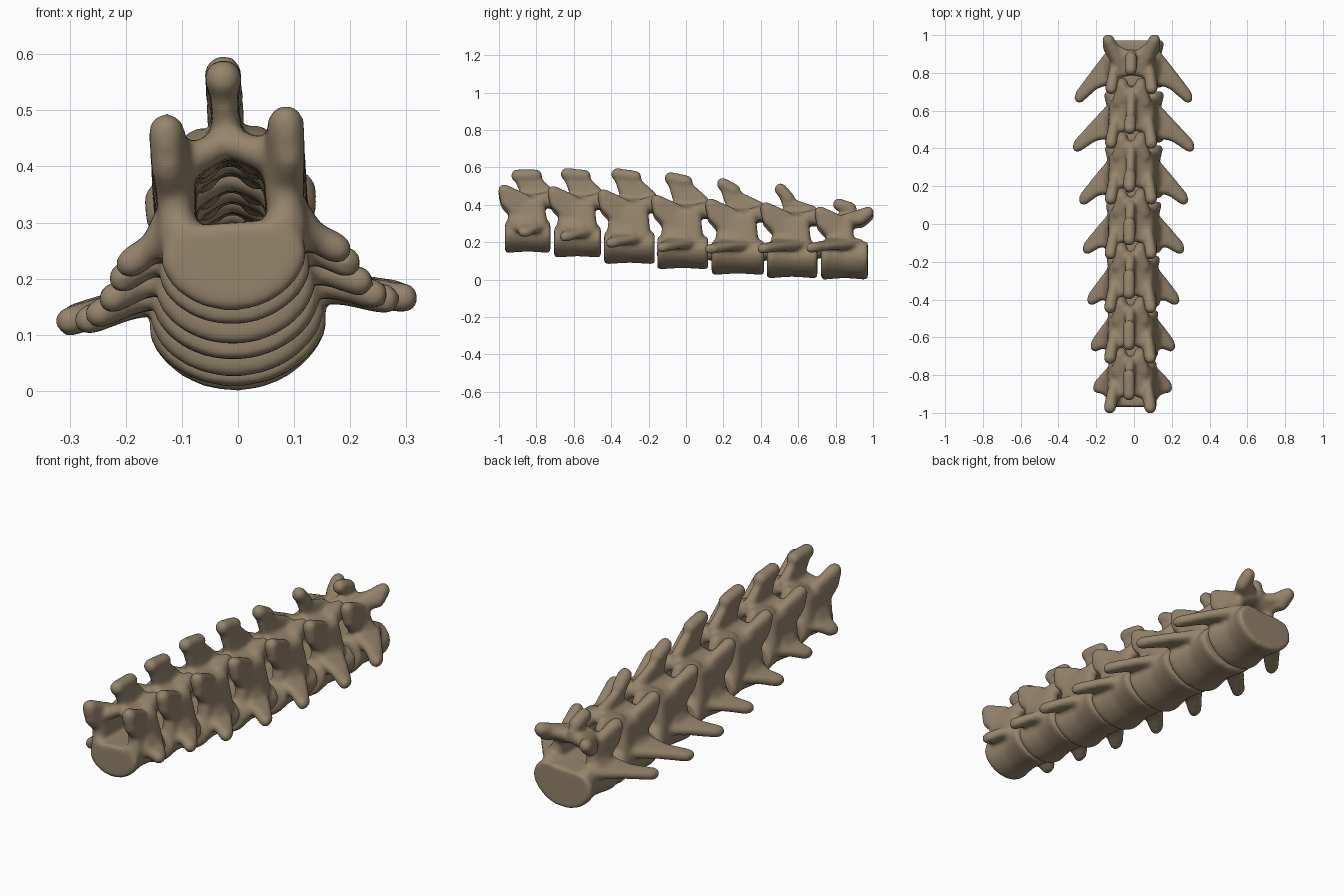
import bpy, bmesh, math
from mathutils import Vector

bone = bpy.data.materials.new("bone tan")
bone.diffuse_color = (0.30, 0.232, 0.148, 1)

# directions of a small sphere, used as the building blob
DIRS = [Vector((math.cos(a) * math.cos(b), math.sin(a) * math.cos(b), math.sin(b)))
        for b in [math.radians(d) for d in (-90, -54, -18, 18, 54, 90)]
        for a in [i * math.tau / 10 for i in range(10 if abs(b) < 1.5 else 1)]]


def hull(bm, blobs):
    """Convex skin stretched around several spheres (x, y, z, r)."""
    vs = [bm.verts.new(Vector(b[:3]) + d * b[3]) for b in blobs for d in DIRS]
    bmesh.ops.convex_hull(bm, input=vs, use_existing_faces=False)
    bmesh.ops.delete(bm, geom=[v for v in vs if v.is_valid and not v.link_faces], context='VERTS')


def both(bm, blobs):
    for s in (1, -1):
        hull(bm, [(s * x, y, z, r) for x, y, z, r in blobs])


def centrum(bm, y0, y1, zb, zt, w):
    """Waisted spool with a flattened top and a slight keel below."""
    n, rings = 24, []
    h, zc = (zt - zb) * 0.6, zb + (zt - zb) * 0.6
    for t, k in ((0, .92), (.06, 1), (.25, .92), (.5, .85), (.75, .92), (.94, 1), (1, .94)):
        ring = []
        for i in range(n):
            a = i * math.tau / n
            c, s = math.cos(a), math.sin(a)
            z = min(zc + h * (k if s > 0 else k * .5 + .47) * s, zt)
            ring.append(bm.verts.new((w * k * c * (1 if s > 0 else 1 + .1 * s), y0 + (y1 - y0) * t, z)))
        rings.append(ring)
    for a, b in zip(rings, rings[1:]):
        for i in range(n):
            j = (i + 1) % n
            bm.faces.new((a[i], a[j], b[j], b[i]))
    bm.faces.new(rings[0][::-1])
    bm.faces.new(rings[-1])


def vertebra(num, y0, y1, zb, zt, w, hz, tip, spine):
    bm = bmesh.new()
    last = num == 7
    centrum(bm, y0, y1, zb, zt, w)
    # pedicle walls beside the canal, flaring into the body
    pa = y0 + 0.04 + 0.002 * num
    pb = y1 - (0.10 if last else 0.045 + 0.003 * num)
    both(bm, [(0.100, pa, zt - 0.02, 0.036), (0.100, pb, zt - 0.02, 0.036),
              (0.094, pa + 0.015, hz - 0.07, 0.030), (0.088, pb - 0.01, hz - 0.07, 0.030)])
    both(bm, [(0.088, pa - 0.01, zt - 0.015, 0.034), (0.088, pb + 0.015, zt - 0.015, 0.034)])
    # laminae roofing the canal
    ra, rb = y0 + 0.09, y1 - (0.07 if last else 0.0)
    both(bm, [(0.088, pa + 0.02, hz - 0.065, 0.030), (0.08, pb, hz - 0.065, 0.030),
              (0, ra, hz - 0.025, 0.026), (0, rb, hz - 0.03, 0.026)])
    # cranial articular horns
    both(bm, [(0.095, y0 + 0.075, hz - 0.13, 0.036), (0.108, y0 + 0.005, hz - 0.065, 0.030),
              (0.107, y0 - 0.005, hz, 0.034), (0.09, y0 + 0.11, hz - 0.045, 0.028)])
    # caudal articular prongs
    if last:
        both(bm, [(0.06, y1 - 0.13, 0.31, 0.036), (0.122, y1 + 0.002, 0.35, 0.034),
                  (0.12, y1 - 0.04, 0.315, 0.034)])
        both(bm, [(0.0, y1 - 0.10, 0.315, 0.03), (0.09, y1 - 0.04, 0.33, 0.028),
                  (0.05, y1 - 0.14, 0.31, 0.03)])
    else:
        both(bm, [(0.07, y1 - 0.06, hz - 0.05, 0.036), (0.05, y1 + 0.045, hz - 0.06, 0.032),
                  (0.05, y1 + 0.03, hz - 0.025, 0.028), (0.02, y1 - 0.03, hz - 0.03, 0.028)])
    # transverse processes: broad root, sweeping forward and down
    tx, ty, tz = tip
    tx -= 0.02
    ty += 0.02
    mx, my, mz = 0.5 * tx + 0.06, ty * 0.5 + (y0 + 0.13) * 0.5, tz + 0.02
    both(bm, [(0.10, y0 + 0.055, tz + 0.045, 0.03), (0.10, y0 + 0.20, tz + 0.035, 0.03),
              (mx, my - 0.022, mz, 0.026), (mx, my + 0.040, mz, 0.024)])
    both(bm, [(mx, my - 0.022, mz, 0.026), (mx, my + 0.040, mz, 0.024),
              (tx, ty, tz, 0.028), (tx - 0.002, ty + 0.022, tz, 0.025)])
    # web between process root and pedicle
    both(bm, [(0.092, y0 + 0.08, zt + 0.05, 0.028), (0.092, y0 + 0.14, zt + 0.05, 0.028),
              (0.13, y0 + 0.08, tz + 0.04, 0.028), (0.13, y0 + 0.15, tz + 0.035, 0.028)])
    # spinous process: thin blade with a thicker crest
    (fy, fz), (by, bz), (ey, ez) = spine
    r = 0.026
    hull(bm, [(0, fy + r, fz - r - 0.008, 0.035), (0, by - r, bz - r - 0.008, 0.035)])
    hull(bm, [(0, fy + r, fz - r, r), (0, by - r, bz - r, r),
              (0, fy + 0.07, hz - 0.01, 0.024), (0, by, hz - 0.01, 0.024)])
    hull(bm, [(0, by - r, bz - r - 0.025, 0.024), (0, fy + 0.075, hz - 0.01, 0.028),
              (0, ey - r, ez - r, 0.028)])
    # slight roll of the whole column
    for v in bm.verts:
        x, y, z = v.co
        v.co = (x - 0.005 - 0.06 * (z - 0.2), y, z + 0.07 * x)
    bmesh.ops.recalc_face_normals(bm, faces=bm.faces)
    me = bpy.data.meshes.new(f"vertebra_{num}")
    bm.to_mesh(me)
    bm.free()
    me.materials.append(bone)
    ob = bpy.data.objects.new(f"vertebra_{num}", me)
    bpy.context.collection.objects.link(ob)
    # fuse the parts into one smooth bone
    m = ob.modifiers.new("fuse", 'REMESH')
    m.mode, m.voxel_size, m.use_smooth_shade = 'VOXEL', 0.009, True
    s = ob.modifiers.new("soften", 'SMOOTH')
    s.factor, s.iterations = 0.5, 12


# body front, back, bottom, top, half width, horn height, side tip, spine (front, back, end)
COLUMN = [
    (-.968, -.725, .14, .30, .132, .47, (.205, -.89, .24), ((-.93, .59), (-.775, .59), (-.705, .49))),
    (-.705, -.455, .115, .275, .138, .462, (.22, -.67, .215), ((-.665, .598), (-.515, .588), (-.435, .48))),
    (-.438, -.168, .08, .245, .144, .445, (.24, -.425, .18), ((-.395, .597), (-.245, .583), (-.155, .47))),
    (-.153, .118, .052, .22, .15, .415, (.265, -.155, .155), ((-.11, .576), (.03, .558), (.125, .445))),
    (.137, .417, .022, .20, .156, .395, (.285, .105, .145), ((.17, .545), (.285, .51), (.425, .415))),
    (.432, .702, .004, .188, .162, .375, (.318, .385, .145), ((.48, .516), (.575, .468), (.705, .395))),
    (.722, .972, -.004, .195, .162, .352, (.308, .645, .15), ((.79, .435), (.905, .415), (.925, .365))),
]
for i, row in enumerate(COLUMN):
    vertebra(i + 1, *row)
